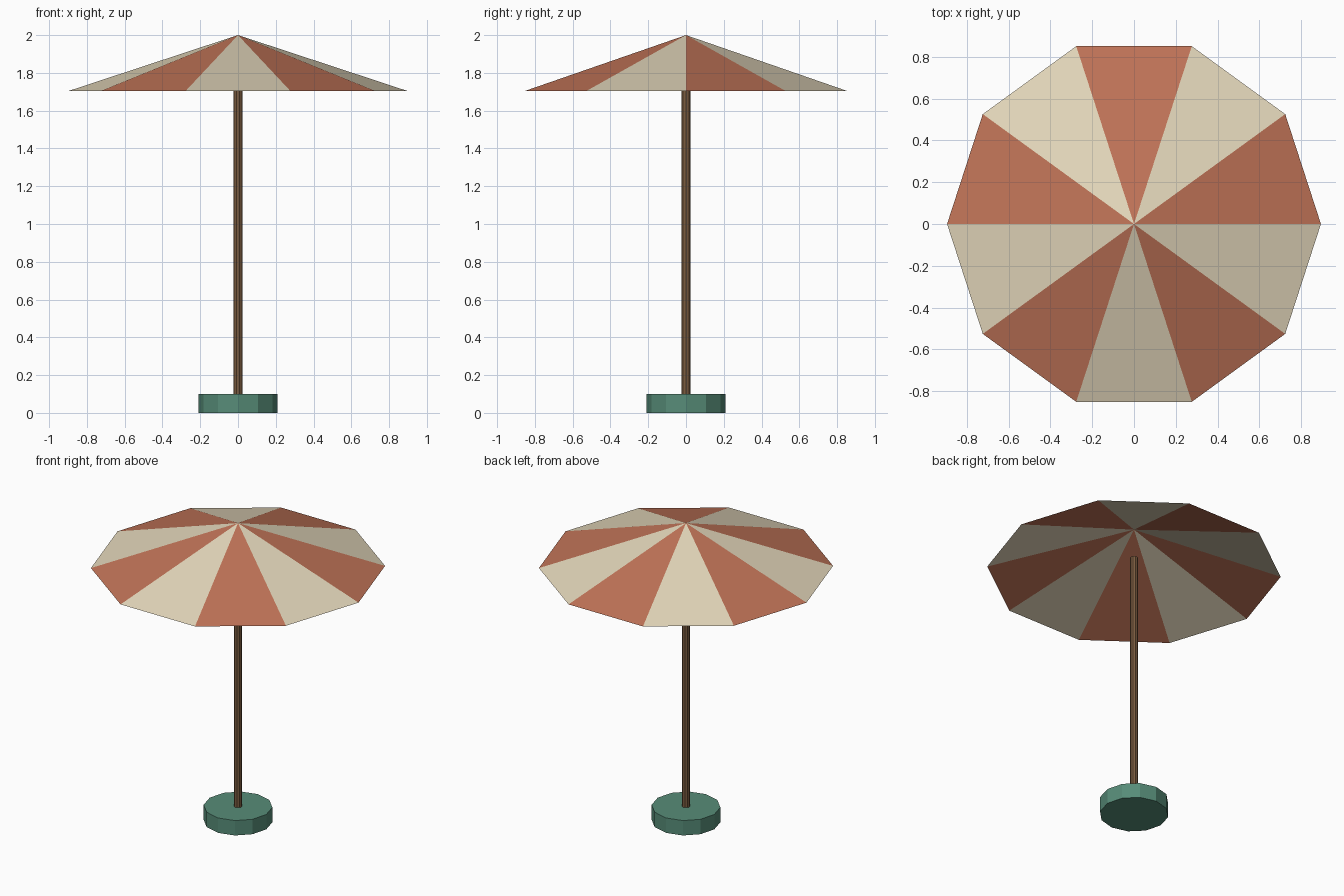
import bpy
import bmesh
import math

cube = bpy.data.objects.get("Cube")
if cube:
    bpy.data.objects.remove(cube, do_unlink=True)


def material(name, srgb):
    colour = [((c + 0.055) / 1.055) ** 2.4 for c in srgb] + [1]
    mat = bpy.data.materials.new(name)
    mat.use_nodes = True
    mat.diffuse_color = colour
    mat.node_tree.nodes["Principled BSDF"].inputs["Base Color"].default_value = colour
    return mat


def add_object(name, bm, mats):
    mesh = bpy.data.meshes.new(name)
    bm.to_mesh(mesh)
    bm.free()
    for mat in mats:
        mesh.materials.append(mat)
    obj = bpy.data.objects.new(name, mesh)
    bpy.context.collection.objects.link(obj)
    return obj


def ring(bm, sides, radius, z):
    step = math.tau / sides
    return [bm.verts.new((radius * math.cos(i * step), radius * math.sin(i * step), z))
            for i in range(sides)]


def prism(name, sides, radius, bottom, top, mat):
    bm = bmesh.new()
    low, high = ring(bm, sides, radius, bottom), ring(bm, sides, radius, top)
    bm.faces.new(low[::-1])
    bm.faces.new(high)
    for i in range(sides):
        j = (i + 1) % sides
        bm.faces.new((low[i], low[j], high[j], high[i]))
    return add_object(name, bm, [mat])


terracotta = material("terracotta cloth", (0.75, 0.45, 0.34))
cream = material("cream cloth", (0.89, 0.84, 0.73))
wood = material("brown wood", (0.48, 0.36, 0.25))
green = material("green base", (0.34, 0.55, 0.47))

# Weighted foot and pole
prism("base", 12, 0.21, 0, 0.1, green)
prism("pole", 10, 0.025, 0.1, 1.8, wood)

# Open canopy of alternating triangular panels
bm = bmesh.new()
rim = ring(bm, 10, 0.895, 1.705)
apex = bm.verts.new((0, 0, 2))
for i, corner in enumerate(rim):
    panel = bm.faces.new((corner, rim[(i + 1) % len(rim)], apex))
    panel.material_index = i % 2
add_object("canopy", bm, [terracotta, cream])
